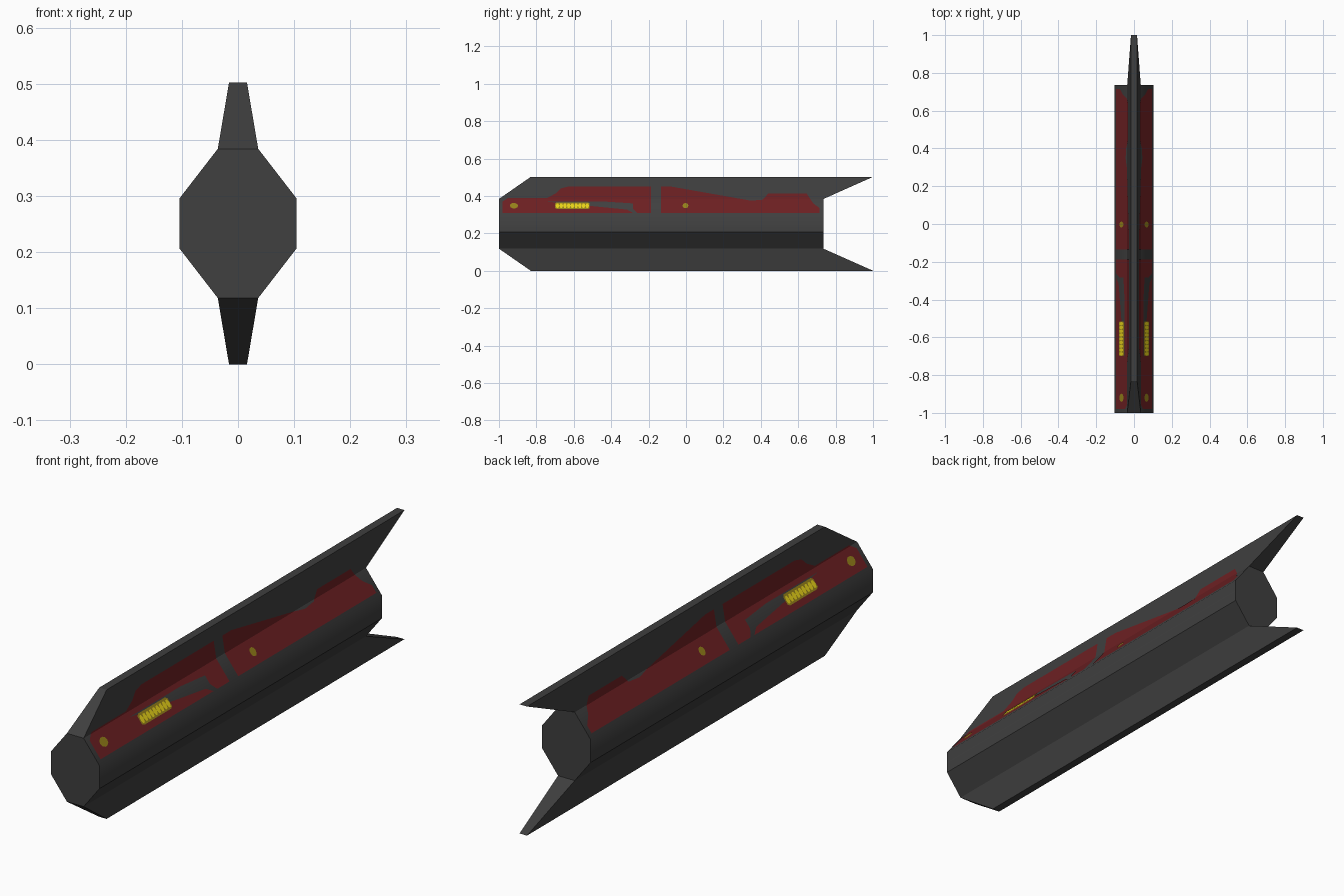
import bpy, bmesh, math
from mathutils import Vector

if "Cube" in bpy.data.objects:
    bpy.data.objects.remove(bpy.data.objects["Cube"])


def material(name, rgb):
    m = bpy.data.materials.new(name)
    m.diffuse_color = (*rgb, 1)
    m.use_nodes = True
    m.node_tree.nodes["Principled BSDF"].inputs["Base Color"].default_value = m.diffuse_color
    return m


GREY = material("dark grey", (0.05, 0.05, 0.05))
RED = material("dark red", (0.15, 0.014, 0.016))
MUSTARD = material("mustard", (0.30, 0.22, 0.01))
YELLOW = material("bright yellow", (0.85, 0.68, 0.01))


def finish(bm, name, mat):
    me = bpy.data.meshes.new(name)
    bm.to_mesh(me)
    bm.free()
    me.materials.append(mat)
    ob = bpy.data.objects.new(name, me)
    bpy.context.collection.objects.link(ob)
    return ob


# Hull: octagonal body with a swept fin above and below
# half-section rows: x, z, front y, back y
top = [(0.016, 0.502, -0.83, 1.0), (0.036, 0.384, -1, 0.735), (0.104, 0.296, -1, 0.735)]
rows = top + [(x, 0.502 - z, f, b) for x, z, f, b in reversed(top)]
bm = bmesh.new()
rings = [[bm.verts.new(p) for p in ((x, f, z), (x, b, z), (-x, b, z), (-x, f, z))]
         for x, z, f, b in rows]
for upper, lower in zip(rings, rings[1:]):
    for i in range(4):
        j = (i + 1) % 4
        bm.faces.new((upper[i], upper[j], lower[j], lower[i]))
bm.faces.new(rings[0])
bm.faces.new(rings[-1])
bmesh.ops.recalc_face_normals(bm, faces=bm.faces)
for f in bm.faces:
    f.smooth = True
for e in bm.edges:
    a, b = e.verts
    shoulder = abs(a.co.z - 0.296) < 1e-4 and abs(b.co.z - 0.296) < 1e-4
    e.smooth = shoulder and abs(a.co.x - b.co.x) < 1e-4
finish(bm, "hull", GREY)


def surface_x(z):
    if z > 0.384:
        return 0.036 - (z - 0.384) / 0.118 * 0.02
    return 0.104 - (z - 0.296) / 0.088 * 0.068


def plate(name, outlines, mat, lift):
    """Lay flat (y, z) outlines onto both upper flanks of the hull."""
    for side, label in ((1, "right"), (-1, "left")):
        bm = bmesh.new()
        for pts in outlines:
            bm.faces.new([bm.verts.new((0, y, z)) for y, z in pts])
        bmesh.ops.triangulate(bm, faces=bm.faces[:])
        bmesh.ops.bisect_plane(bm, geom=bm.verts[:] + bm.edges[:] + bm.faces[:],
                               plane_co=(0, 0, 0.384), plane_no=(0, 0, 1))
        for v in bm.verts:
            v.co.x = side * (surface_x(v.co.z) + lift)
        bm.normal_update()
        for f in bm.faces:
            if f.normal.x * side < 0:
                f.normal_flip()
        finish(bm, name + "_" + label, mat)


def oval(cy, cz, ry, rz, n=10):
    return [(cy + ry * math.cos(2 * math.pi * i / n), cz + rz * math.sin(2 * math.pi * i / n))
            for i in range(n)]


# Painted red panels, each wrapping around an open slot
plate("front_panel", [[
    (-0.98, 0.31), (-0.285, 0.31), (-0.315, 0.327), (-0.89, 0.327), (-0.9, 0.335),
    (-0.9, 0.36), (-0.89, 0.369), (-0.292, 0.369), (-0.283, 0.36), (-0.283, 0.332),
    (-0.262, 0.31), (-0.187, 0.31), (-0.187, 0.45), (-0.63, 0.45), (-0.67, 0.44),
    (-0.71, 0.4), (-0.74, 0.39), (-0.95, 0.39), (-0.98, 0.37)]], RED, 0.0015)
plate("rear_panel", [[
    (-0.134, 0.31), (0.715, 0.31), (0.715, 0.335), (0.68, 0.36), (0.645, 0.413),
    (0.44, 0.413), (0.41, 0.38), (0.37, 0.35), (0.06, 0.35), (0.03, 0.365),
    (0, 0.395), (-0.04, 0.43), (-0.08, 0.45), (-0.134, 0.45), (-0.134, 0.369),
    (-0.02, 0.369), (-0.02, 0.327), (-0.134, 0.327)]], RED, 0.0015)

# Yellow markers and the grille in the slot
plate("round_markers", [oval(-0.92, 0.348, 0.022, 0.015), oval(-0.003, 0.348, 0.016, 0.014)],
      MUSTARD, 0.003)
plate("grille_base", [[(-0.7, 0.335), (-0.69, 0.33), (-0.525, 0.33), (-0.515, 0.335),
                       (-0.515, 0.36), (-0.525, 0.366), (-0.69, 0.366), (-0.7, 0.36)]],
      MUSTARD, 0.003)
plate("grille_cells", [oval(-0.687 + 0.0199 * i, 0.348, 0.0098, 0.0135, 6) for i in range(9)],
      YELLOW, 0.0045)
